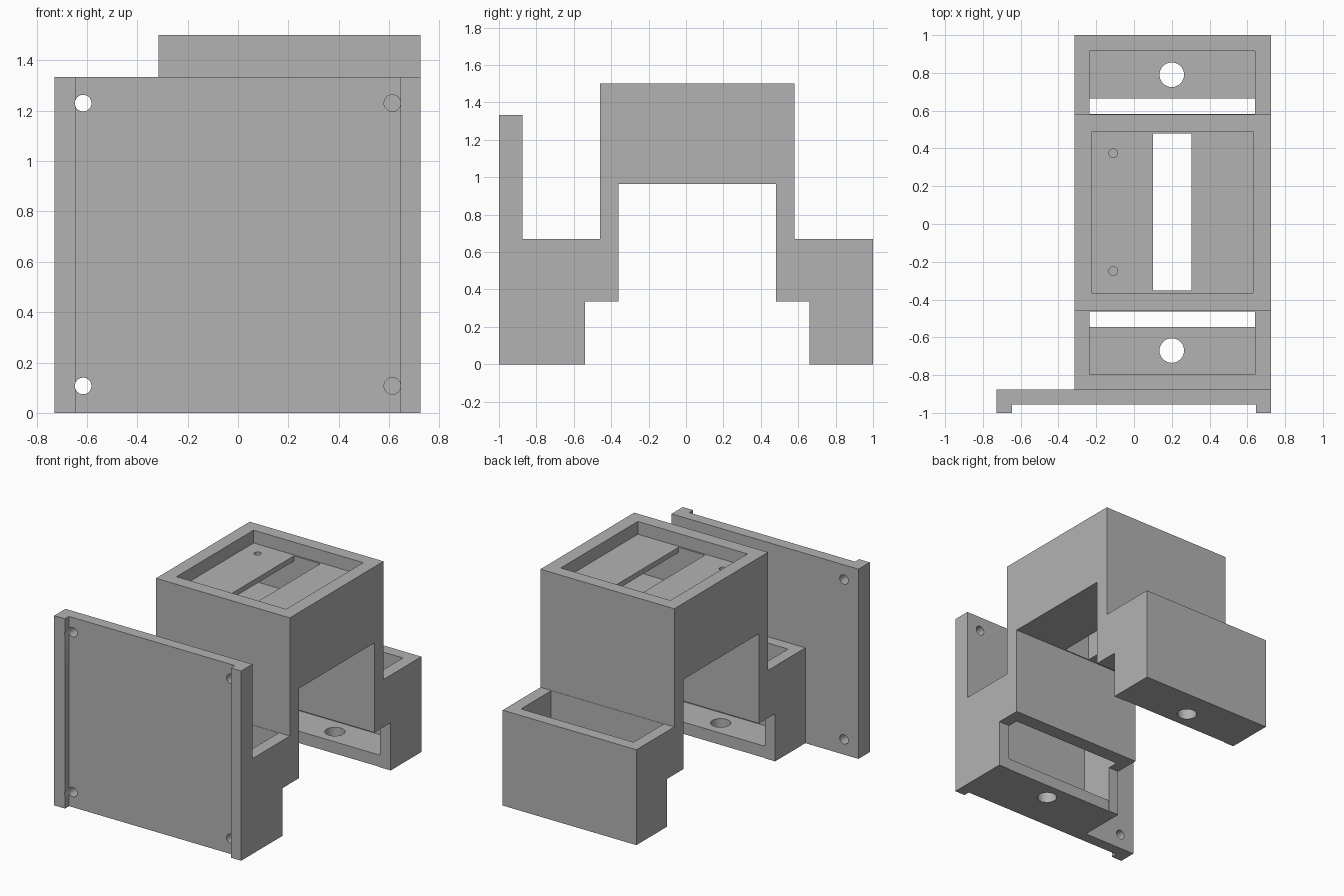
import bpy
import bmesh
from mathutils import Matrix, Vector

cube = bpy.data.objects.get("Cube")
if cube:
    bpy.data.objects.remove(cube, do_unlink=True)

grey = bpy.data.materials.new("plain_grey")
grey.use_nodes = True
colour = (0.45, 0.45, 0.45, 1)
grey.diffuse_color = colour
grey.node_tree.nodes["Principled BSDF"].inputs["Base Color"].default_value = colour


def add_object(name, bm):
    bmesh.ops.recalc_face_normals(bm, faces=bm.faces)
    mesh = bpy.data.meshes.new(name)
    bm.to_mesh(mesh)
    bm.free()
    mesh.materials.append(grey)
    obj = bpy.data.objects.new(name, mesh)
    bpy.context.collection.objects.link(obj)
    return obj


def extrude(name, points, offset):
    """Extrude a closed outline of 3D points along an offset."""
    bm = bmesh.new()
    face = bm.faces.new([bm.verts.new(p) for p in points])
    grown = bmesh.ops.extrude_face_region(bm, geom=[face])["geom"]
    verts = [g for g in grown if isinstance(g, bmesh.types.BMVert)]
    bmesh.ops.translate(bm, verts=verts, vec=offset)
    return add_object(name, bm)


def box(x, y, z):
    outline = [(x[0], y[0], z[0]), (x[1], y[0], z[0]),
               (x[1], y[1], z[0]), (x[0], y[1], z[0])]
    return extrude("box_cutter", outline, (0, 0, z[1] - z[0]))


def drill(centre, radius, depth, axis="Z"):
    bm = bmesh.new()
    turn = Matrix.Rotation(1.5707963, 4, "X") if axis == "Y" else Matrix()
    bmesh.ops.create_cone(bm, cap_ends=True, segments=32, radius1=radius,
                          radius2=radius, depth=depth,
                          matrix=Matrix.Translation(Vector(centre)) @ turn)
    return add_object("drill_cutter", bm)


def cut(target, cutters):
    bpy.context.view_layer.objects.active = target
    for cutter in cutters:
        cutter.hide_render = True
        mod = target.modifiers.new("cut", "BOOLEAN")
        mod.operation = "DIFFERENCE"
        mod.solver = "EXACT"
        mod.object = cutter
        bpy.ops.object.modifier_apply(modifier=mod.name)
        bpy.data.objects.remove(cutter, do_unlink=True)


LEFT, RIGHT = -0.315, 0.725
MID = 0.06           # centre of the bridge along y
INNER = (-0.235, 0.64)

# Bridge body: half of the side outline, mirrored about its centre
half = [(0.42, 0.965), (0.42, 0.335), (0.6, 0.335), (0.6, 0),
        (0.94, 0), (0.94, 0.67), (0.52, 0.67), (0.52, 1.5)]
outline = [(MID + y, z) for y, z in half] + [(MID - y, z) for y, z in reversed(half)]
body = extrude("bridge_body", [(LEFT, y, z) for y, z in outline],
               (RIGHT - LEFT, 0, 0))

# End boxes: open pockets with floors, and a round hole in each floor
cutters = []
for side in (-1, 1):
    near, lip, far = (MID + side * d for d in (0.522, 0.604, 0.857))
    cutters.append(box(INNER, sorted((near, far)), (0.083, 0.8)))
    cutters.append(box(INNER, sorted((near, lip)), (-0.1, 0.5)))
    cutters.append(drill((0.2, MID + side * 0.73, 0.05), 0.065, 0.3))

# Top block: shallow tray, hollow under the tray, slot and screw holes
cutters.append(box((-0.222, 0.63), (-0.365, 0.49), (1.41, 1.6)))
cutters.append(box(INNER, (-0.353, 0.478), (1.15, 1.373)))
cutters.append(box((0.1, 0.305), (-0.353, 0.478), (0.9, 1.6)))
for y in (-0.25, 0.375):
    cutters.append(drill((-0.11, y, 1.39), 0.023, 0.2))
cut(body, cutters)

# Front plate with two upright edge ribs
plate_outline = [(-0.728, -1), (-0.645, -1), (-0.645, -0.955), (0.645, -0.955),
                 (0.645, -1), (RIGHT, -1), (RIGHT, -0.875), (-0.728, -0.875)]
plate = extrude("front_plate", [(x, y, 0) for x, y in plate_outline], (0, 0, 1.333))
cut(plate, [drill((x, -0.92, z), 0.033, 0.3, "Y")
            for x in (-0.615, 0.613) for z in (0.107, 1.23)])

# Smooth the drilled walls while keeping edges crisp
bpy.ops.object.select_all(action="DESELECT")
for obj in (body, plate):
    obj.select_set(True)
bpy.context.view_layer.objects.active = body
bpy.ops.object.shade_smooth_by_angle()
